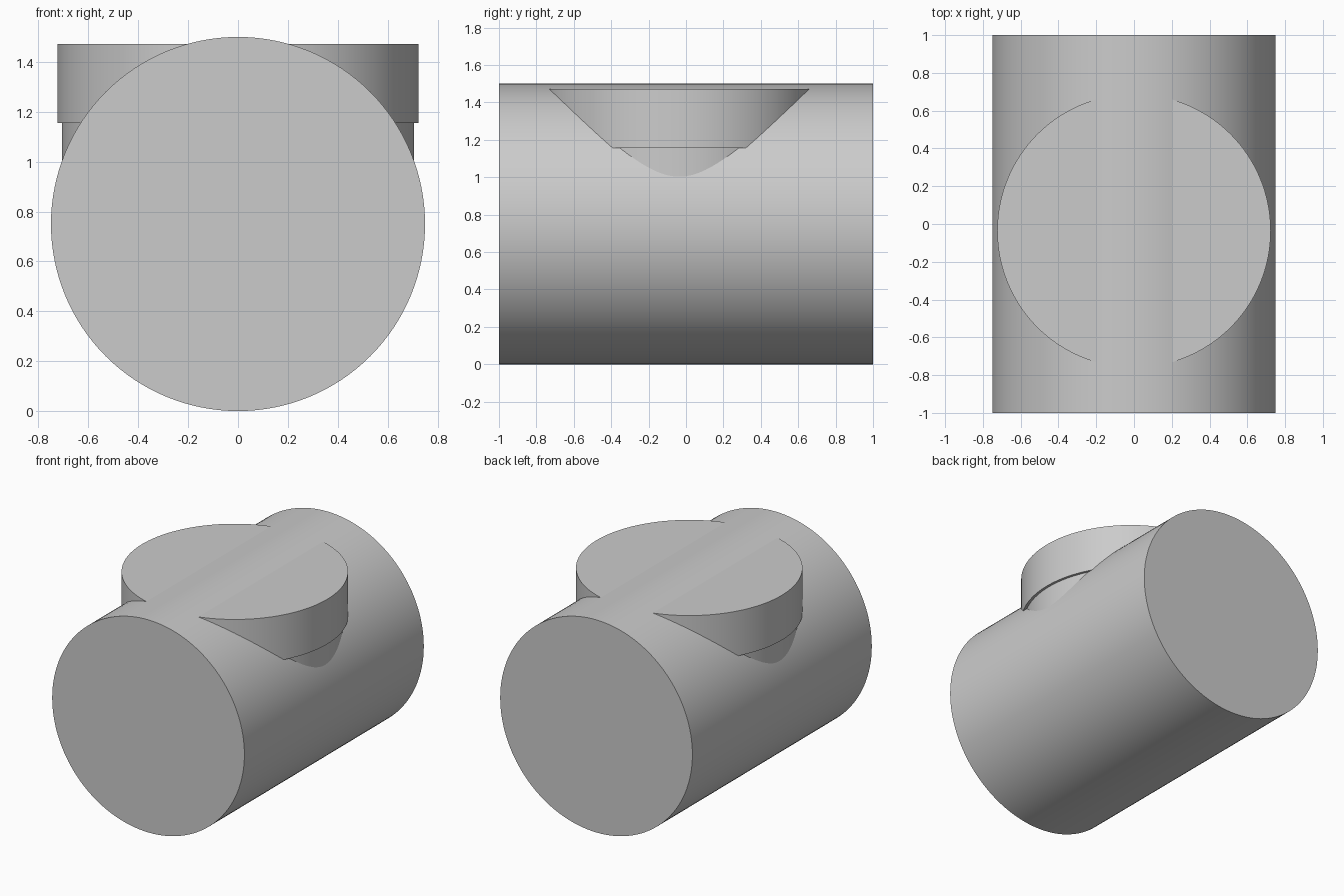
import bpy
import math

cube = bpy.data.objects.get("Cube")
if cube:
    bpy.data.objects.remove(cube, do_unlink=True)

# Single neutral colour
grey = bpy.data.materials.new("plain grey")
grey.use_nodes = True
colour = (0.6, 0.6, 0.6, 1)
grey.diffuse_color = colour
grey.node_tree.nodes["Principled BSDF"].inputs["Base Color"].default_value = colour


def cylinder(name, radius, depth, location, rotation=(0, 0, 0)):
    bpy.ops.mesh.primitive_cylinder_add(vertices=128, radius=radius, depth=depth,
                                        location=location, rotation=rotation)
    part = bpy.context.object
    part.name = name
    part.data.materials.append(grey)
    bpy.ops.object.shade_smooth_by_angle(angle=math.radians(30))
    return part


def upright(name, radius, bottom, top, y):
    return cylinder(name, radius, top - bottom, (0, y, (bottom + top) / 2))


# Horizontal drum running front to back
cylinder("drum_body", 0.75, 2, (0, 0, 0.75), (math.pi / 2, 0, 0))

# Cap and narrower neck, both sunk into the drum
upright("cap", 0.724, 1.155, 1.472, -0.036)
upright("neck", 0.706, 0.85, 1.155, -0.036)
